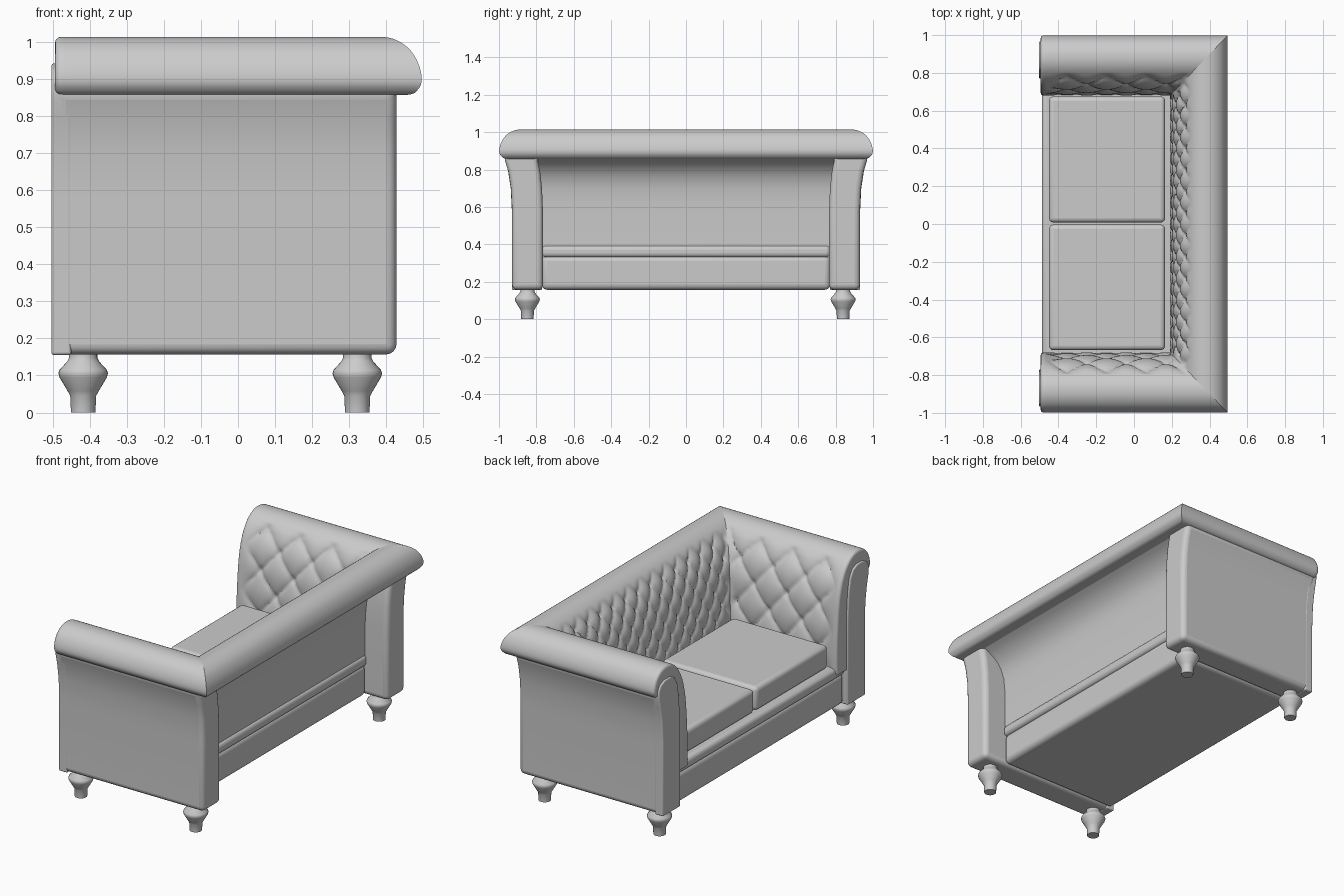
import bpy, bmesh, math
from mathutils import Vector

if "Cube" in bpy.data.objects:
    bpy.data.objects.remove(bpy.data.objects["Cube"])


def finish(name, bm, bevel=0.0, angle=40):
    bmesh.ops.recalc_face_normals(bm, faces=bm.faces[:])
    me = bpy.data.meshes.new(name)
    bm.to_mesh(me)
    bm.free()
    ob = bpy.data.objects.new(name, me)
    bpy.context.collection.objects.link(ob)
    bpy.ops.object.select_all(action='DESELECT')
    ob.select_set(True)
    bpy.context.view_layer.objects.active = ob
    bpy.ops.object.shade_smooth_by_angle(angle=math.radians(angle))
    if bevel:
        m = ob.modifiers.new("Bevel", 'BEVEL')
        m.width, m.segments = bevel, 4
        m.limit_method, m.angle_limit = 'ANGLE', math.radians(35)
    return ob


def prism(name, pts, place, a, b, bevel):
    """Extrude a 2D outline from a to b; place maps (p, q, t) to 3D."""
    bm = bmesh.new()
    lo = [bm.verts.new(place(p, q, a)) for p, q in pts]
    hi = [bm.verts.new(place(p, q, b)) for p, q in pts]
    bm.faces.new(lo)
    bm.faces.new(hi)
    n = len(pts)
    for i in range(n):
        j = (i + 1) % n
        bm.faces.new((lo[i], lo[j], hi[j], hi[i]))
    return finish(name, bm, bevel)


def box(name, x0, x1, y0, y1, z0, z1, bevel):
    pts = [(x0, y0), (x1, y0), (x1, y1), (x0, y1)]
    return prism(name, pts, lambda p, q, t: (p, q, t), z0, z1, bevel)


def smooth_path(pts, count):
    """Catmull-Rom through pts, resampled evenly along its length."""
    p = [Vector(c) for c in pts]
    p = [2 * p[0] - p[1]] + p + [2 * p[-1] - p[-2]]
    fine = []
    for i in range(1, len(p) - 2):
        a, b, c, d = p[i - 1:i + 3]
        for k in range(20):
            t = k / 20
            fine.append(0.5 * (2 * b + (c - a) * t + (2 * a - 5 * b + 4 * c - d) * t * t
                               + (3 * b - a - 3 * c + d) * t ** 3))
    fine.append(p[-2])
    run = [0]
    for a, b in zip(fine, fine[1:]):
        run.append(run[-1] + (b - a).length)
    out, i = [], 0
    for k in range(count):
        s = run[-1] * k / (count - 1)
        while i < len(run) - 2 and run[i + 1] < s:
            i += 1
        f = (s - run[i]) / (run[i + 1] - run[i])
        out.append((s, fine[i].lerp(fine[i + 1], min(1, f))))
    return out


# Section shared by arms and back: tufted inner face rolling over the top
# (distance outward from seat, height)
SECTION = smooth_path([(0, .36), (0, .5), (.008, .65), (.022, .78), (.048, .88), (.085, .95),
                       (.13, .993), (.18, 1.013), (.235, 1.01), (.28, .985), (.308, .945),
                       (.319, .9), (.308, .872), (.28, .858), (.18, .86)], 110)
X_IN, Y_IN, X_FRONT, TUFT_TOP = .19, .68, -.494, .65


def clamp(v):
    return max(0.0, min(1.0, v))


def tuft(u, v, w, h, depth):
    a, b = u / w + v / h, u / w - v / h
    sa, sb = abs(math.sin(math.pi * a)), abs(math.sin(math.pi * b))
    dip = depth * (1 - (sa * sb) ** .4) + .01 * math.exp(-8 * (sa * sa + sb * sb))
    return -dip * clamp((TUFT_TOP - v) / .06)


def padding(name, side, ts):
    """side -1/1: arm; 0: back. The ends are mitred at the corners."""
    bm = bmesh.new()
    rows = []
    for t in ts:
        row = []
        for i, (s, p) in enumerate(SECTION):
            tan = (SECTION[min(i + 1, len(SECTION) - 1)][1] - SECTION[max(i - 1, 0)][1]).normalized()
            nrm = Vector((-tan.y, tan.x))
            xb, yb = X_IN + .96 * p.x, Y_IN + p.x
            if side:
                x = X_FRONT + t * (xb - X_FRONT)
                off = tuft(x + .46, s, .21, .25, .024)
                off *= clamp((xb - x) / .03) * clamp((x - X_FRONT - .03) / .07)
                k = clamp((x - X_FRONT) / .018)
                off -= .016 * (1 - math.sqrt(1 - (1 - k) ** 2))
                q = p + nrm * off
                co = (x, side * (Y_IN + q.x), q.y)
            else:
                y = (2 * t - 1) * yb
                off = tuft(y, s, .115, .165, .02) * clamp((yb - abs(y)) / .03)
                q = p + nrm * off
                co = (X_IN + .96 * q.x, y, q.y)
            row.append(bm.verts.new(co))
        rows.append(row)
    for r0, r1 in zip(rows, rows[1:]):
        for i in range(len(r0) - 1):
            bm.faces.new((r0[i], r0[i + 1], r1[i + 1], r1[i]))
    if side:  # close the front end of the arm
        extra = [bm.verts.new((X_FRONT, side * (Y_IN + d), z)) for d, z in [(.11, .85), (.10, .36)]]
        bm.faces.new(rows[0] + extra)
    return finish(name, bm, 0, 50)


arm_ts = [0, .002, .005, .01] + [i / 75 for i in range(1, 76)]
padding("tufted_back", 0, [i / 230 for i in range(231)])

# Arm outlines in (y, z)
ARM = [(.765, .157), (.93, .157), (.93, .58), (.936, .7), (.95, .79), (.975, .87),
       (.95, .92), (.82, .92), (.795, .86), (.78, .79), (.77, .7), (.765, .58)]
PANEL = [(.77, .155), (.931, .155), (.931, .58), (.937, .7), (.951, .79), (.965, .85), (.967, .895),
         (.95, .925), (.91, .943), (.86, .943), (.82, .925), (.795, .88), (.78, .8), (.77, .65)]
for side, label in ((-1, "right"), (1, "left")):
    padding(label + "_arm_tufted_roll", side, arm_ts)
    place = lambda p, q, t, s=side: (t, s * p, q)
    prism(label + "_arm_body", ARM, place, -.493, .428, .032)
    prism(label + "_arm_front_panel", PANEL, place, -.504, -.45, .008)

# Outer back, flaring out under the roll
prism("outer_back", [(.24, .38), (.284, .38), (.284, .62), (.29, .70), (.306, .76), (.338, .81),
                     (.385, .848), (.462, .88), (.40, .9), (.27, .9)],
      lambda p, q, t: (p, t, q), -.79, .79, 0)

# Base and seat rail
box("base", -.48, .289, -.772, .772, .157, .34, .03)
box("seat_rail", -.487, .297, -.772, .772, .33, .395, .024)

# Seat cushions
box("left_cushion", -.45, .165, .008, .675, .395, .533, .024)
box("right_cushion", -.45, .165, -.668, -.003, .395, .533, .024)

# Turned legs
LEG = [(0, 0), (.033, 0), (.035, .045), (.042, .058), (.064, .095), (.067, .106), (.064, .115),
       (.043, .138), (.038, .148), (.038, .165), (0, .165)]
for x, end in ((-.418, "front"), (.322, "back")):
    for y, label in ((-.848, "right"), (.84, "left")):
        bm = bmesh.new()
        vs = [bm.verts.new((r, 0, z)) for r, z in LEG]
        es = [bm.edges.new(e) for e in zip(vs, vs[1:])]
        bmesh.ops.spin(bm, geom=vs + es, cent=(0, 0, 0), axis=(0, 0, 1), angle=2 * math.pi, steps=32)
        bmesh.ops.remove_doubles(bm, verts=bm.verts[:], dist=1e-5)
        bmesh.ops.translate(bm, verts=bm.verts[:], vec=(x, y, 0))
        finish(f"{end}_{label}_leg", bm)
